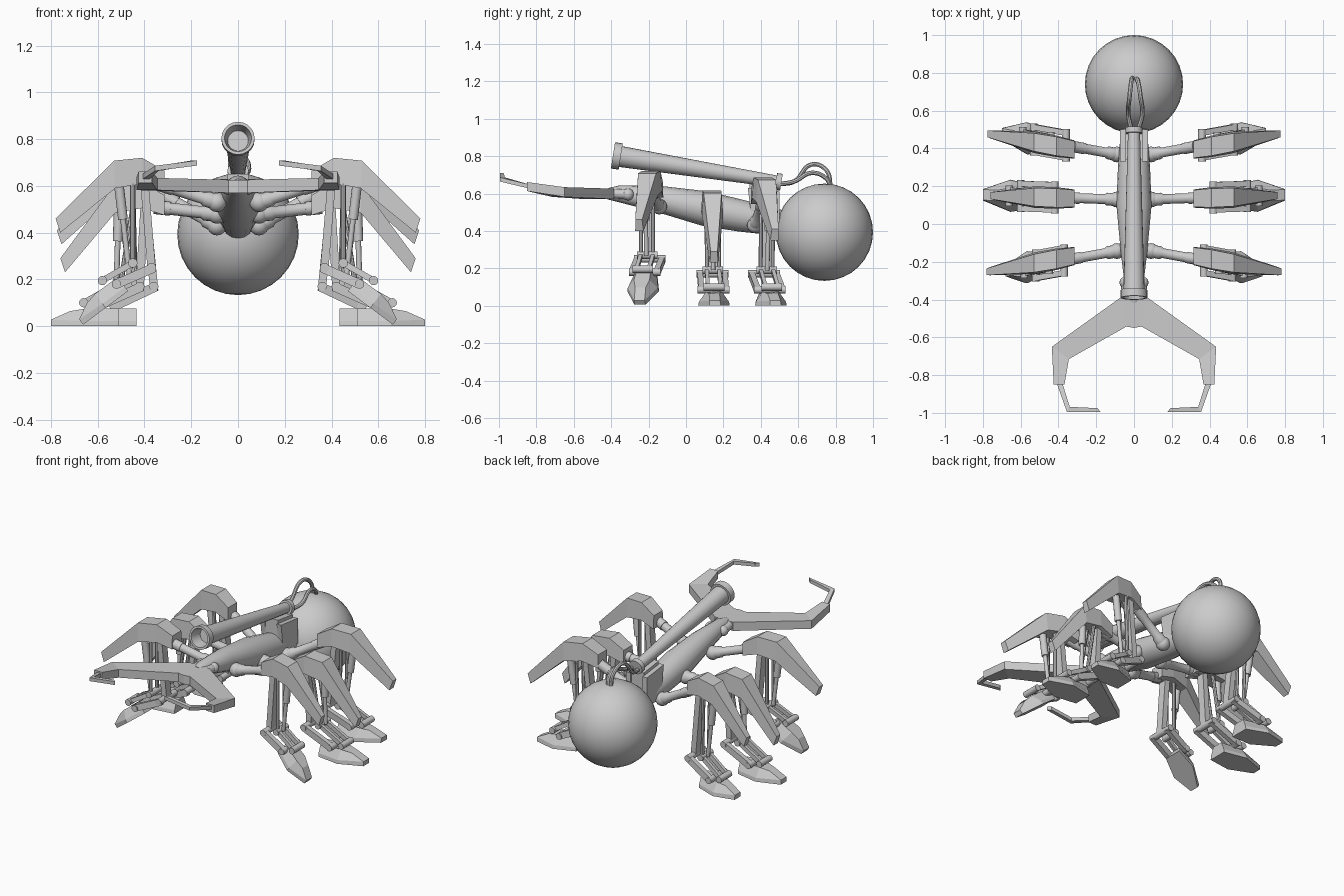
import bpy, bmesh, math
from mathutils import Vector

if "Cube" in bpy.data.objects:
    bpy.data.objects.remove(bpy.data.objects["Cube"], do_unlink=True)

grey = bpy.data.materials.new("plain_grey")
grey.use_nodes = True
grey.diffuse_color = (0.6, 0.6, 0.6, 1)
grey.node_tree.nodes["Principled BSDF"].inputs["Base Color"].default_value = (0.6, 0.6, 0.6, 1)


def finish(ob, smooth):
    ob.data.materials.append(grey)
    if smooth:
        bpy.ops.object.select_all(action='DESELECT')
        ob.select_set(True)
        bpy.context.view_layer.objects.active = ob
        bpy.ops.object.shade_smooth_by_angle(angle=math.radians(40))
    return ob


def loft(name, rings, smooth=False):
    """Skin a list of equal-sized rings and cap both ends."""
    bm = bmesh.new()
    vs = [[bm.verts.new(p) for p in ring] for ring in rings]
    n = len(vs[0])
    for a, b in zip(vs, vs[1:]):
        for i in range(n):
            j = (i + 1) % n
            bm.faces.new((a[i], a[j], b[j], b[i]))
    bm.faces.new(vs[0])
    bm.faces.new(vs[-1])
    bmesh.ops.recalc_face_normals(bm, faces=bm.faces)
    me = bpy.data.meshes.new(name)
    bm.to_mesh(me)
    bm.free()
    ob = bpy.data.objects.new(name, me)
    bpy.context.collection.objects.link(ob)
    return finish(ob, smooth)


def circle(c, axis, r, n=16):
    q = Vector(axis).to_track_quat('Z', 'Y')
    return [Vector(c) + q @ Vector((r * math.cos(t), r * math.sin(t), 0))
            for t in (2 * math.pi * i / n for i in range(n))]


def turned(name, a, b, profile, n=16):
    """Turn a (distance, radius) profile about the line from a to b."""
    a, b = Vector(a), Vector(b)
    d = (b - a).normalized()
    return loft(name, [circle(a + d * s, d, r, n) for s, r in profile], True)


def rod(name, a, b, r, n=12):
    return turned(name, a, b, [(0, r), ((Vector(b) - Vector(a)).length, r)], n)


def bar(name, a, b, wide, thick):
    """Rectangular bar; wide is measured along y, thick across the bar."""
    a, b = Vector(a), Vector(b)
    d = (b - a).normalized()
    u = Vector((0, 1, 0))
    u = (u - d * u.dot(d)).normalized()
    v = d.cross(u)
    return loft(name, [[p + u * i * wide / 2 + v * j * thick / 2
                        for i, j in ((-1, -1), (1, -1), (1, 1), (-1, 1))] for p in (a, b)])


def ball(name, c, r, seg=16):
    bpy.ops.mesh.primitive_uv_sphere_add(segments=seg, ring_count=seg // 2, radius=r, location=c)
    ob = bpy.context.object
    ob.name = name
    return finish(ob, True)


# Abdomen and spindle body
ball("abdomen_sphere", (0, 0.74, 0.393), 0.26, 32)
spine = [(-0.42, 0.6, 0.03), (-0.36, 0.6, 0.045), (-0.15, 0.572, 0.07), (0.1, 0.52, 0.093),
         (0.3, 0.48, 0.085), (0.52, 0.44, 0.068)]
loft("body", [circle((0, y, z), (0, 1, -0.19), r) for y, z, r in spine], True)

# Cannon with hollow muzzle
breech, muzzle = (0, 0.51, 0.66), (0, -0.39, 0.804)
turned("cannon", breech, muzzle,
       [(0, 0.045), (0.03, 0.045), (0.03, 0.032), (0.87, 0.056), (0.87, 0.071),
        (0.912, 0.071), (0.912, 0.058), (0.84, 0.044)], 20)

# Hoses from the breech to the abdomen
for x, top in ((-0.015, 0.755), (0.022, 0.71)):
    cu = bpy.data.curves.new("hose", 'CURVE')
    cu.dimensions = '3D'
    cu.bevel_depth, cu.bevel_resolution, cu.resolution_u = 0.012, 2, 6
    sp = cu.splines.new('BEZIER')
    pts = [(x, 0.5, 0.65), (x * 2, 0.58, 0.665), (x * 1.6, 0.67, top),
           (x, 0.75, top - 0.03), (x * 0.5, 0.775, 0.63)]
    sp.bezier_points.add(len(pts) - 1)
    for bp, p in zip(sp.bezier_points, pts):
        bp.co = p
        bp.handle_left_type = bp.handle_right_type = 'AUTO'
    hose = bpy.data.objects.new("hose", cu)
    bpy.context.collection.objects.link(hose)
    bpy.ops.object.select_all(action='DESELECT')
    hose.select_set(True)
    bpy.context.view_layer.objects.active = hose
    bpy.ops.object.convert(target='MESH')
    finish(bpy.context.object, True)

# Per leg: name, hip y, sweep, hip z, shell top, tip x and z, knee, ankle,
# foot as heel x, heel z, length, tilt
legs = [("front", -0.145, -0.18, 0.53, 0.72, (0.78, 0.42), (0.37, 0.25), (0.52, 0.18),
         (0.47, 0.15, 0.24, 0.64)),
        ("middle", 0.13, 0.035, 0.48, 0.615, (0.76, 0.25), (0.42, 0.17), (0.6, 0.085),
         (0.51, 0, 0.29, 0)),
        ("hind", 0.37, 0.18, 0.43, 0.685, (0.775, 0.37), (0.36, 0.17), (0.53, 0.085),
         (0.435, 0, 0.265, 0))]


def build_leg(s, name, hip_y, sweep, hip_z, top, tip, knee, ankle, foot):
    def P(x, w, z):
        return Vector((s * x, hip_y + sweep * (x - 0.1) + w, z))

    # Hip ball, upper arm and collar
    hip, elbow = P(0.09, 0, hip_z), P(0.36, 0, top - 0.105)
    ball(name + "_hip", hip, 0.042)
    turned(name + "_upper_arm", hip, elbow,
           [(0, 0.034), (0.055, 0.034), (0.065, 0.026), (0.2, 0.026), (0.2, 0.03), (0.27, 0.03)])

    # Armour shell: top x, bottom x, top z, bottom z, half width above and below
    lean = -sweep * 0.08
    tip_x, tip_z = tip
    sections = [(0.315, 0.315, top - 0.055, top - 0.14, 0.045, 0.048),
                (0.41, 0.41, top, top - 0.11, 0.05, 0.057),
                (0.53, 0.525, top - 0.012, top - 0.13, 0.048, 0.057),
                (tip_x, tip_x - 0.02, tip_z + 0.04, tip_z - 0.02, 0.018, 0.022)]
    loft(name + "_shell", [[P(xt, lean - a, zt), P(xt, lean + a, zt),
                            P(xb, lean + b, zb), P(xb, lean - b, zb)]
                           for xt, xb, zt, zb, a, b in sections])

    # Shin struts and piston
    (kx, kz), (ax, az) = knee, ankle
    root = top - 0.11
    bar(name + "_shin", P(0.4, 0, root), P(kx, 0, kz), 0.05, 0.035)
    for w in (-0.032, 0.032):
        rod(name + "_shin_rod", P(0.45, w, root), P(kx + 0.08, w, kz + 0.02), 0.011, 8)
    half = P(0.51, 0, root).lerp(P(kx + 0.1, 0, kz + 0.02), 0.45)
    rod(name + "_piston_sleeve", P(0.51, 0, root), half, 0.021)
    rod(name + "_piston_rod", half, P(kx + 0.1, 0, kz + 0.02), 0.012)

    # Ankle linkage: side plates and cross pins
    for w in (-0.066, 0.066):
        bar(name + "_link", P(kx - 0.01, w, kz), P(ax, w, az), 0.03, 0.04)
        bar(name + "_upper_link", P(kx + 0.08, w * 0.5, kz + 0.02),
            P(ax + 0.06, w * 0.5, az + 0.015), 0.02, 0.026)
    for x, z, reach in ((kx, kz, 0.085), (ax, az, 0.085),
                        (kx + 0.08, kz + 0.02, 0.055), (ax + 0.06, az + 0.015, 0.055)):
        rod(name + "_pin", P(x, -reach, z), P(x, reach, z), 0.02)

    # Foot: pointed sole and smaller top
    heel_x, heel_z, length, tilt = foot

    def outline(x0, x1, x2, heel, mid, toe, z0, z1):
        half_side = [(x0, heel, z0), (x1, mid, z0), (x2, toe, z1)]
        ring = half_side + [(x, -w, z) for x, w, z in reversed(half_side)]
        return [P(heel_x + x * length * math.cos(tilt) + z * math.sin(tilt), w,
                  heel_z - x * length * math.sin(tilt) + z * math.cos(tilt)) for x, w, z in ring]

    loft(name + "_foot", [outline(0, 0.5, 1, 0.06, 0.085, 0.03, 0, 0),
                          outline(0, 0.5, 1, 0.058, 0.08, 0.028, 0.022, 0.028),
                          outline(0, 0.5, 0.72, 0.036, 0.042, 0.028, 0.075, 0.064)])


for s, side in ((1, "left"), (-1, "right")):
    for leg in legs:
        build_leg(s, side + "_" + leg[0], *leg[1:])

    # Mandible: outer edge, inner edge, centre z, half thickness
    jaw = [((0, -0.385), (0, -0.55), 0.598, 0.028), ((0.065, -0.385), (0.04, -0.543), 0.598, 0.028),
           ((0.435, -0.65), (0.345, -0.715), 0.608, 0.026), ((0.425, -0.85), (0.368, -0.85), 0.637, 0.024)]
    loft(side + "_mandible", [[(s * o[0], o[1], z - t), (s * i[0], i[1], z - t),
                               (s * i[0], i[1], z + t), (s * o[0], o[1], z + t)]
                              for o, i, z, t in jaw])

    # Hooked mandible tip
    hook = [((0.41, -0.84), (0.38, -0.84), 0.638), ((0.355, -0.995), (0.34, -0.968), 0.675),
            ((0.175, -0.995), (0.195, -0.975), 0.698)]
    loft(side + "_mandible_tip", [[(s * o[0], o[1], z - 0.011), (s * i[0], i[1], z - 0.011),
                                   (s * i[0], i[1], z + 0.011), (s * o[0], o[1], z + 0.011)]
                                  for o, i, z in hook])

    # Neck knuckle and cannon bracket plate
    rod(side + "_neck_rod", (s * 0.035, -0.4, 0.6), (s * 0.045, -0.31, 0.595), 0.026)
    ball(side + "_neck_knuckle", (s * 0.045, -0.31, 0.595), 0.032)
    loft(side + "_cannon_bracket", [[(s * x, 0.35, 0.48), (s * x, 0.5, 0.45),
                                     (s * x, 0.5, 0.61), (s * x, 0.33, 0.63)]
                                    for x in (0.042, 0.074)])

# Cradle under the breech
loft("cannon_cradle", [[(x, 0.34, 0.47), (x, 0.49, 0.45), (x, 0.49, 0.63), (x, 0.34, 0.65)]
                       for x in (-0.045, 0.045)])
